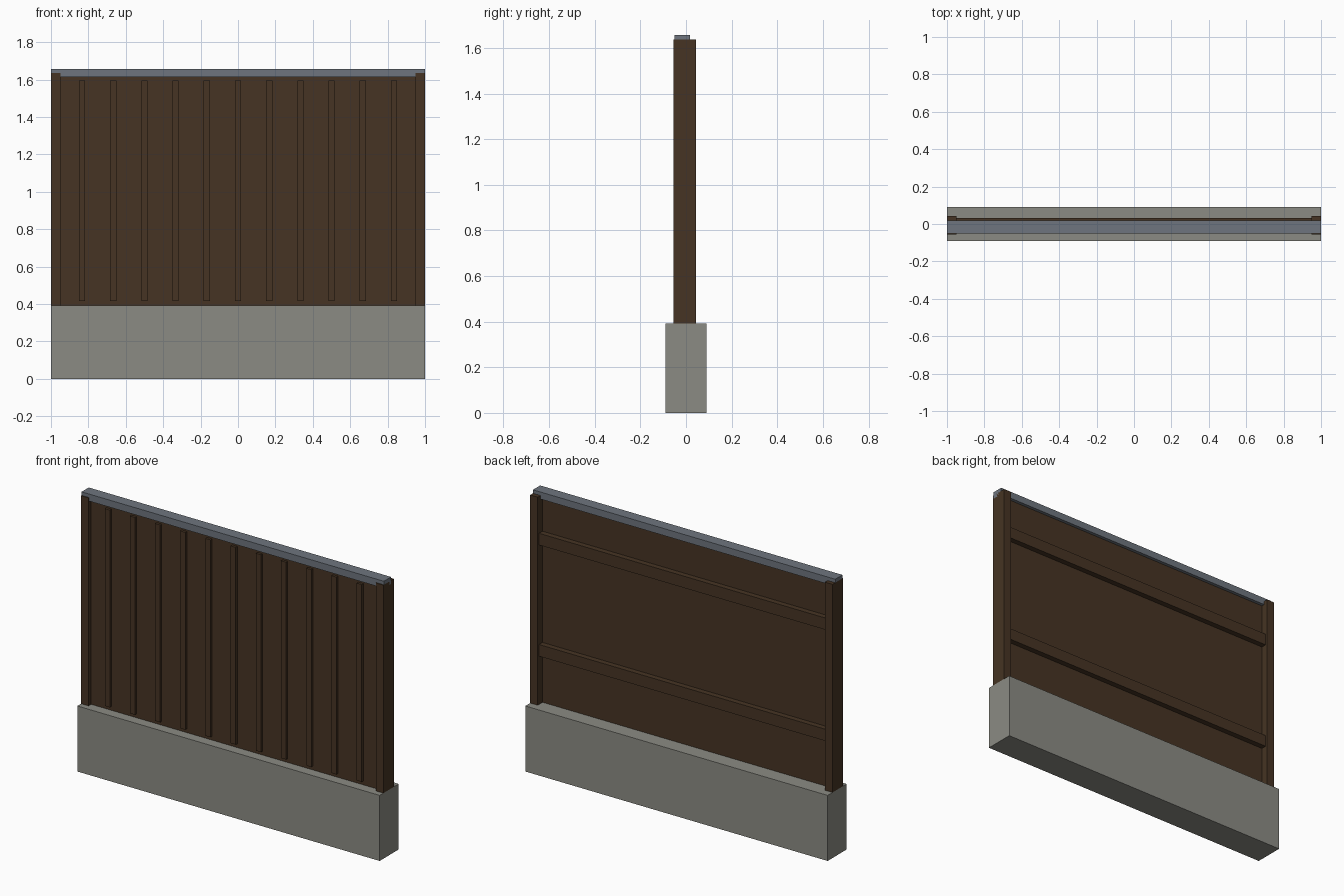
import bpy

cube = bpy.data.objects.get("Cube")
if cube:
    bpy.data.objects.remove(cube, do_unlink=True)


def material(name, rgb):
    mat = bpy.data.materials.new(name)
    mat.use_nodes = True
    color = (*rgb, 1)
    mat.diffuse_color = color
    mat.node_tree.nodes["Principled BSDF"].inputs["Base Color"].default_value = color
    return mat


def box(name, mat, x, y, z):
    """Box spanning the given (low, high) ranges."""
    spans = (x, y, z)
    bpy.ops.mesh.primitive_cube_add(size=1, location=[(a + b) / 2 for a, b in spans])
    obj = bpy.context.object
    obj.name = name
    obj.scale = [b - a for a, b in spans]
    bpy.ops.object.transform_apply(location=False, rotation=False, scale=True)
    obj.data.materials.append(mat)
    return obj


concrete = material("concrete grey", (0.26, 0.26, 0.23))
wood = material("dark brown wood", (0.061, 0.034, 0.017))
metal = material("blue grey metal", (0.156, 0.178, 0.209))

BASE_TOP = 0.392
PANEL_FRONT, PANEL_BACK = -0.03, -0.002

# Concrete plinth
box("plinth", concrete, (-1, 1), (-0.09, 0.09), (0, BASE_TOP))

# End posts
for side, x in (("right", (-1, -0.95)), ("left", (0.95, 1))):
    box(side + "_post", wood, x, (-0.055, 0.044), (BASE_TOP, 1.636))

# Board panel between the posts
box("panel", wood, (-0.95, 0.95), (PANEL_FRONT, PANEL_BACK), (BASE_TOP, 1.615))

# Vertical battens on the front
for i in range(-5, 6):
    x = i / 6
    box("batten", wood, (x - 0.0165, x + 0.0165), (-0.045, PANEL_FRONT), (0.415, 1.595))

# Horizontal rails on the back
for name, z in (("lower_rail", 0.715), ("upper_rail", 1.38)):
    box(name, wood, (-0.95, 0.95), (PANEL_BACK, 0.031), (z - 0.035, z + 0.035))

# Metal coping along the top
box("coping", metal, (-1, 1), (-0.05, 0.018), (1.615, 1.657))
